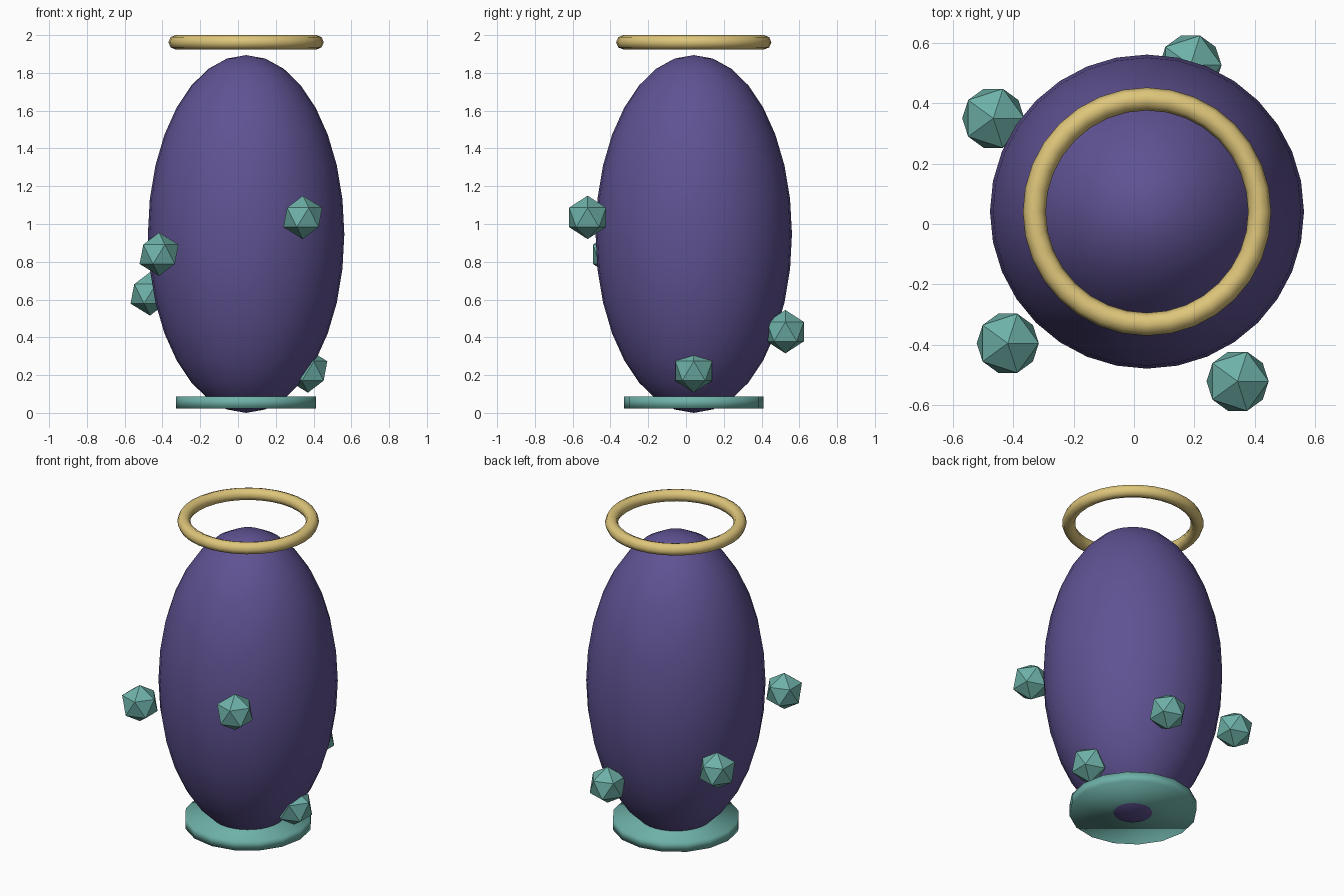
import bpy

cube = bpy.data.objects.get("Cube")
if cube:
    bpy.data.objects.remove(cube, do_unlink=True)


def make_material(name, rgb):
    mat = bpy.data.materials.new(name)
    mat.use_nodes = True
    colour = (*rgb, 1.0)
    mat.diffuse_color = colour
    mat.node_tree.nodes["Principled BSDF"].inputs["Base Color"].default_value = colour
    return mat


purple = make_material("purple", (0.115, 0.085, 0.29))
teal = make_material("teal", (0.155, 0.44, 0.39))
gold = make_material("gold", (0.73, 0.56, 0.195))


def finish(name, mat, smooth=True):
    """Name and colour the newly added primitive."""
    obj = bpy.context.object
    obj.name = name
    obj.data.materials.append(mat)
    if smooth:
        bpy.ops.object.shade_smooth()
    return obj


AXIS = (0.043, 0.041)

# Egg-shaped body
bpy.ops.mesh.primitive_uv_sphere_add(segments=32, ring_count=16, radius=1,
                                     location=(*AXIS, 0.947))
body = finish("body", purple)
body.scale = (0.52, 0.52, 0.947)

# Disc under the body
bpy.ops.mesh.primitive_cylinder_add(vertices=16, radius=0.37, depth=0.062,
                                    location=(*AXIS, 0.055))
finish("base_disc", teal)

# Floating ring above the body
bpy.ops.mesh.primitive_torus_add(major_segments=32, minor_segments=8,
                                 major_radius=0.373, minor_radius=0.038,
                                 location=(*AXIS, 1.962))
finish("halo_ring", gold)

# Faceted gems around the body
gems = {
    "front_left_gem": (0.343, -0.521, 1.035),
    "front_right_gem": (-0.418, -0.395, 0.84),
    "back_right_gem": (-0.466, 0.35, 0.63),
    "back_left_gem": (0.187, 0.526, 0.43),
    "left_gem": (0.37, 0.041, 0.222),
}
for name, place in gems.items():
    bpy.ops.mesh.primitive_ico_sphere_add(subdivisions=1, radius=0.115, location=place)
    finish(name, teal, smooth=False)
